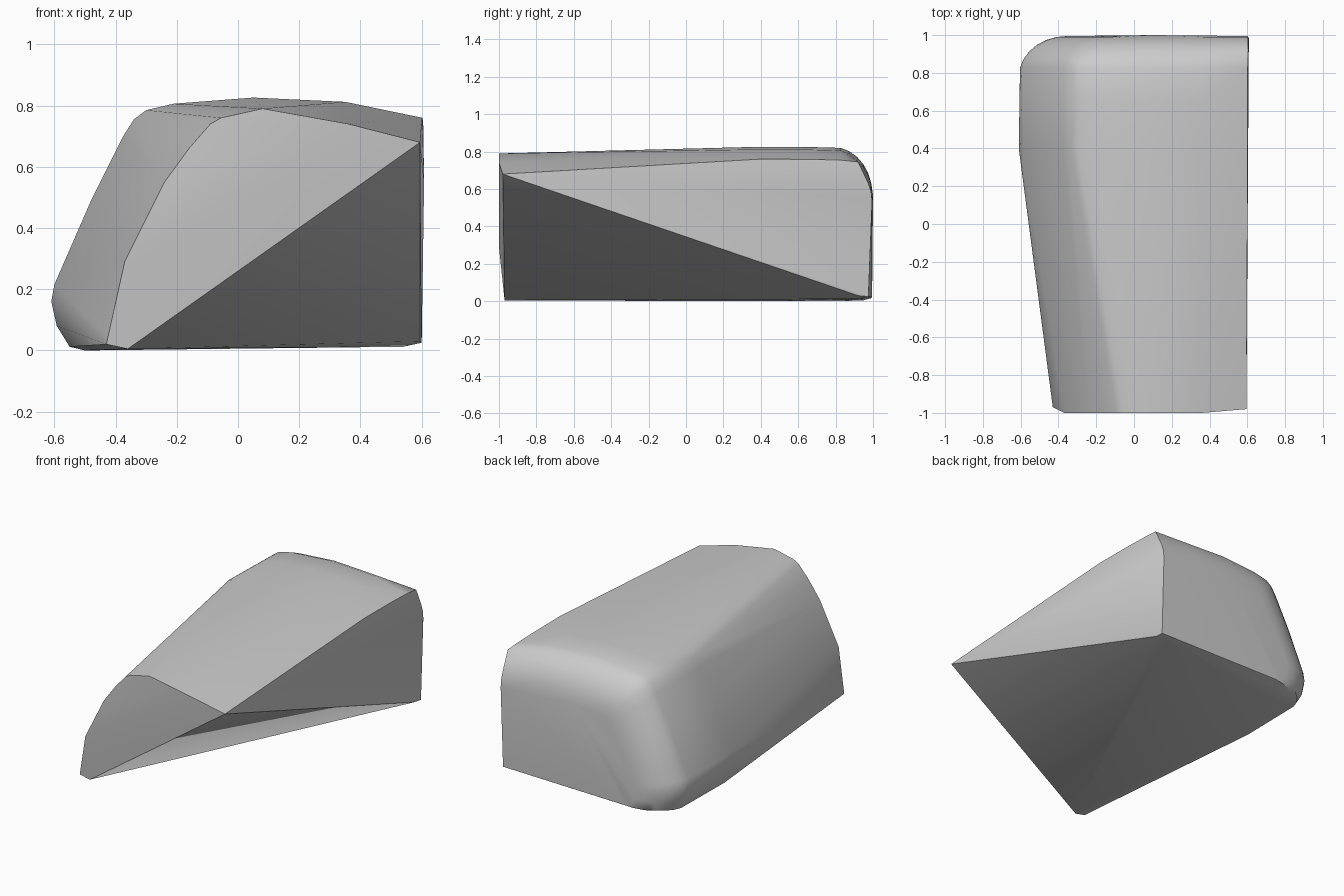
import bpy, bmesh, math

if "Cube" in bpy.data.objects:
    bpy.data.objects.remove(bpy.data.objects["Cube"])

# Cross-sections running from lower left, over the top, to upper right (x, z)
FRONT = [(-.43, .02), (-.425, .05), (-.37, .29), (-.24, .55), (-.16, .66),
         (-.09, .74), (-.055, .76), (.08, .79), (.36, .74), (.595, .68)]
REAR = [(-.50, .0), (-.55, .012), (-.592, .08), (-.61, .16), (-.60, .215), (-.48, .49),
        (-.375, .70), (-.34, .755), (-.30, .785), (-.21, .806), (.05, .826),
        (.35, .812), (.602, .76)]

pts = [(x, -.97 if z < .1 else (-.98 if x > .5 else -1), z) for x, z in FRONT]


def section(y, sx=1.0, sz=1.0, drop=0.0):
    """Rear profile pulled in towards the lower right."""
    for x, z in REAR:
        lift = .1 * (1 - sx) if z < .02 else 0
        pts.append((.605 - (.605 - x) * sx, y, .1 + (z - .1) * sz + lift - drop if z > .1 else z + lift))


# Body: long barrel, then a rounded rear shoulder
section(.40)
section(.66, .994, .998)
STEPS = 7
for i in range(1, STEPS + 1):
    a = math.pi / 2 * i / STEPS
    inset = 1 - math.cos(a)
    section(.78 + .215 * math.sin(a), 1 - .21 * inset, 1 - .34 * inset)

# Lower rear edge and right-hand corners
pts += [(.595, .92, .03), (.60, .975, .025), (.54, .93, .012), (-.40, .95, .005),
        (.608, .985, .55), (.605, .92, .745), (.1, 1.0, .57), (-.36, -.97, .005),
        (-.3, .975, .03), (.3, .978, .025)]

bm = bmesh.new()
verts = [bm.verts.new(p) for p in pts]
res = bmesh.ops.convex_hull(bm, input=verts)
junk = {g for g in res["geom_interior"] + res["geom_unused"] if isinstance(g, bmesh.types.BMVert)}
bmesh.ops.delete(bm, geom=list(junk), context='VERTS')
bmesh.ops.recalc_face_normals(bm, faces=bm.faces)

me = bpy.data.meshes.new("rounded_block")
bm.to_mesh(me)
bm.free()
ob = bpy.data.objects.new("rounded_block", me)
bpy.context.collection.objects.link(ob)

grey = bpy.data.materials.new("grey")
grey.diffuse_color = (.6, .6, .6, 1)
grey.use_nodes = True
grey.node_tree.nodes["Principled BSDF"].inputs["Base Color"].default_value = grey.diffuse_color
me.materials.append(grey)

# Smooth shading with crisp cut edges
bpy.context.view_layer.objects.active = ob
ob.select_set(True)
bpy.ops.object.shade_smooth_by_angle(angle=math.radians(30))
